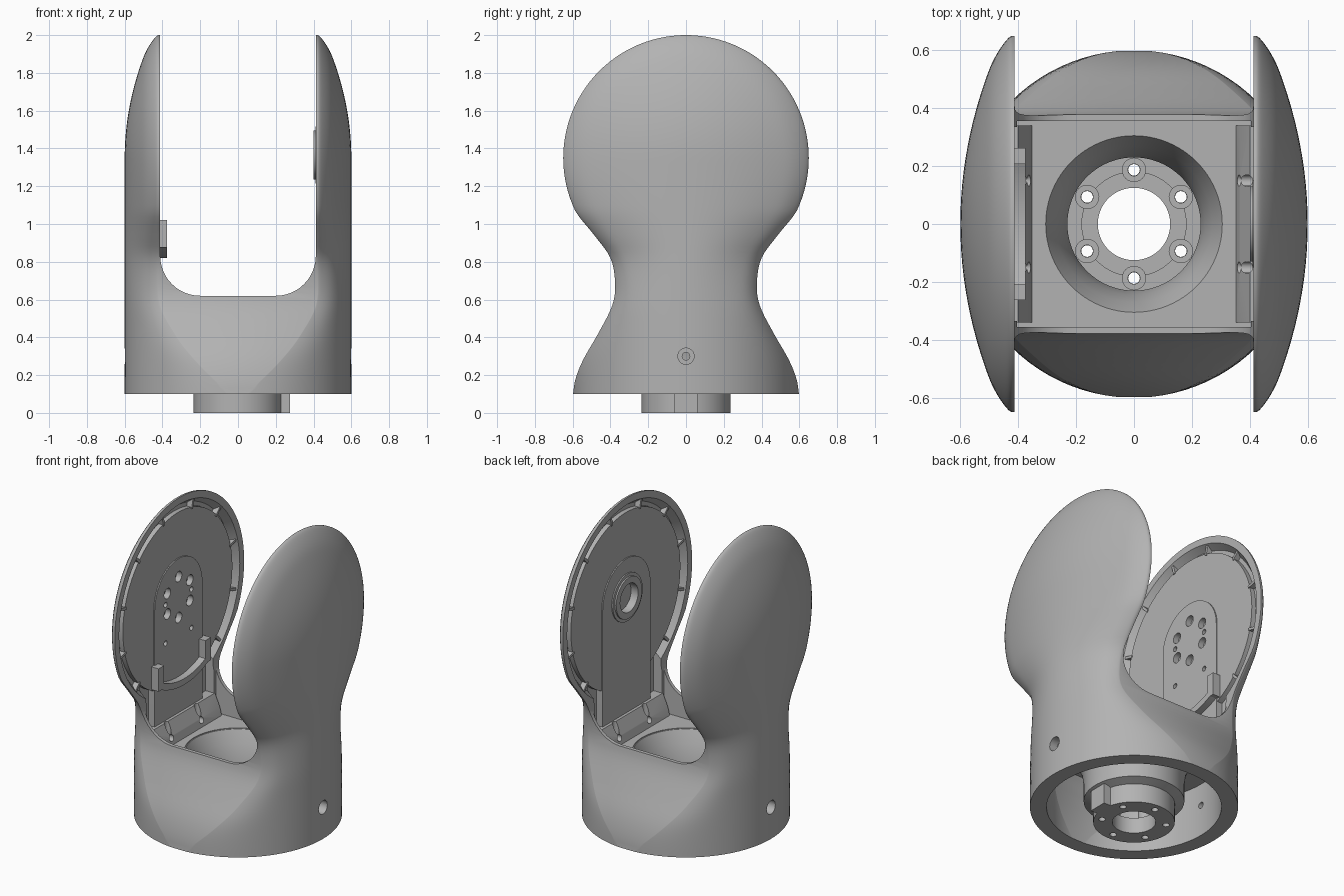
import bpy, bmesh, math
from mathutils import Matrix, Vector

if "Cube" in bpy.data.objects:
    bpy.data.objects.remove(bpy.data.objects["Cube"], do_unlink=True)

GREY = (0.45, 0.45, 0.45, 1)
mat = bpy.data.materials.new("light_grey")
mat.use_nodes = True
mat.diffuse_color = GREY
mat.node_tree.nodes["Principled BSDF"].inputs["Base Color"].default_value = GREY

PIVOT = 1.35   # height of the arm discs
BORE = 1.365   # height of the bearing and bolt pattern
DISC = 0.65    # outer disc radius
INNER = 0.412  # inner faces of the arms


def finish(name, bm):
    bmesh.ops.recalc_face_normals(bm, faces=bm.faces)
    mesh = bpy.data.meshes.new(name)
    bm.to_mesh(mesh)
    bm.free()
    mesh.materials.append(mat)
    obj = bpy.data.objects.new(name, mesh)
    bpy.context.collection.objects.link(obj)
    return obj


def loft(name, rings):
    bm = bmesh.new()
    rows = [[bm.verts.new(p) for p in ring] for ring in rings]
    n = len(rows[0])
    for a, b in zip(rows, rows[1:]):
        for i in range(n):
            j = (i + 1) % n
            bm.faces.new((a[i], a[j], b[j], b[i]))
    bm.faces.new(rows[0])
    bm.faces.new(rows[-1])
    return finish(name, bm)


def prism(name, pts, place, lo, hi):
    return loft(name, [[place(a, b, d) for a, b in pts] for d in (lo, hi)])


def revolve(name, profile, matrix=Matrix(), steps=64):
    # closed (radius, height) outline turned about local z
    bm = bmesh.new()
    rows = []
    for k in range(steps):
        a = math.tau * k / steps
        rows.append([bm.verts.new(matrix @ Vector((r * math.cos(a), r * math.sin(a), h))) for r, h in profile])
    n = len(profile)
    for k in range(steps):
        a, b = rows[k], rows[(k + 1) % steps]
        for i in range(n):
            j = (i + 1) % n
            bm.faces.new((a[i], a[j], b[j], b[i]))
    return finish(name, bm)


def cone(name, r1, r2, lo, hi, matrix=Matrix(), steps=48):
    bm = bmesh.new()
    bmesh.ops.create_cone(bm, cap_ends=True, segments=steps, radius1=r1, radius2=r2, depth=hi - lo,
                          matrix=matrix @ Matrix.Translation((0, 0, (lo + hi) / 2)))
    return finish(name, bm)


def box(name, lo, hi, matrix=Matrix()):
    lo, hi = Vector(lo), Vector(hi)
    bm = bmesh.new()
    bmesh.ops.create_cube(bm, size=1, matrix=matrix @ Matrix.Translation((lo + hi) / 2) @ Matrix.Diagonal((*(hi - lo), 1)))
    return finish(name, bm)


def cut(obj, *cutters):
    for c in cutters:
        m = obj.modifiers.new("cut", 'BOOLEAN')
        m.operation, m.solver, m.object = 'DIFFERENCE', 'EXACT', c
        bpy.context.view_layer.objects.active = obj
        bpy.ops.object.modifier_apply(modifier=m.name)
        bpy.data.objects.remove(c, do_unlink=True)


def sideways(side, y=0, z=PIVOT):
    # local z points outward along the chosen side
    return Matrix.Translation((0, y, z)) @ Matrix.Rotation(side * math.pi / 2, 4, 'Y')


def smooth(z, lo, hi):
    t = min(max((z - lo) / (hi - lo), 0), 1)
    return t * t * (3 - 2 * t)


# Body outline: flared foot, narrow waist, round head
WAIST = [(0.1, .598), (.18, .585), (.28, .545), (.42, .465), (.57, .39), (.68, .375), (.82, .4),
         (.94, .485), (1.07, .587), (1.2, .633)]


def half_width(z):
    if z >= WAIST[-2][0]:
        return math.sqrt(max(DISC ** 2 - (z - PIVOT) ** 2, 0.0001))
    i = max(k for k, p in enumerate(WAIST[:-2]) if p[0] <= z)
    slope = []
    for k in (i, i + 1):
        (z0, w0), (z1, w1) = WAIST[max(k - 1, 0)], WAIST[k + 1]
        slope.append((w1 - w0) / (z1 - z0))
    (z0, w0), (z1, w1) = WAIST[i], WAIST[i + 1]
    h = z1 - z0
    t = (z - z0) / h
    s = smooth(t, 0, 1)
    return w0 * (1 - s) + w1 * s + h * (t * (1 - t) ** 2 * slope[0] - t * t * (1 - t) * slope[1])


def dome(r):
    # shallow crown with a rounded rim
    u = min(max((r - 0.51) / 0.14, 0), 1)
    return 0.42 + (0.18 - 0.35 * r * r) * math.sqrt(1 - u ** 3)


def ring(z, scale=1):
    zc = max(z, 0.1)
    w = half_width(zc)
    blend = smooth(zc, 0.45, 0.95)
    corner = 0.045 * smooth(zc, 0.1, 0.45)
    half = []
    for k in range(45):
        s = math.sin(math.pi * (k / 44 - 0.5))
        y = s * w
        r = math.hypot(y, zc - PIVOT) if zc > PIVOT else DISC * abs(s)
        x = (1 - blend) * (math.sqrt(max(0.36 - y * y, 0)) - corner * s ** 12) + blend * dome(r)
        if zc > 0.6:
            x = max(x, 0.42)
        half.append((x * scale, y * scale, z))
    return half + [(-x, y, z) for x, y, z in reversed(half)]


heights = [0.1 + 1.25 * k / 40 for k in range(40)]
heights += [PIVOT + DISC * math.sin(math.pi / 2 * k / 28) for k in range(29)]
body = loft("body_shell", [ring(z) for z in heights])

# U-shaped gap between the arms
RAD = 0.212
arc = [(INNER - RAD + RAD * math.sin(a), 0.62 + RAD - RAD * math.cos(a))
       for a in [math.pi / 2 * k / 12 for k in range(13)]]
gap = arc + [(INNER, 2.2)]
gap += [(-x, z) for x, z in reversed(gap)]
cut(body, prism("gap_cutter", gap, lambda a, b, d: (a, d, b), -1, 1),
    box("well_cutter", (-.405, -.355, .5), (.405, .355, .95)),
    loft("foot_cutter", [ring(z, 0.84) for z in (.05, .1, .16, .22, .28, .34, .4, .44)]),
    cone("floor_hole_cutter", .31, .31, .3, .6, steps=64))

for side in (1, -1):
    # Hollow each arm and drill the screw hole in the foot
    xs = sorted((side * 0.38, side * 0.462))
    cut(body, cone("pocket_cutter", .622, .575, .39, .455, sideways(side), 96),
        box("neck_cutter", (xs[0], -.335, .5), (xs[1], .335, 1.1)),
        cone("screw_head_cutter", .043, .043, .545, .7, sideways(side, 0, .3), 32),
        cone("screw_cutter", .02, .02, .35, .6, sideways(side, 0, .3), 24))

    tag = "left" if side > 0 else "right"
    disc = cone(tag + "_inner_disc", .55, .55, .425, .468, sideways(side), 96)
    arch = [(.24 * math.cos(math.pi * k / 24), 1.37 + .24 * math.sin(math.pi * k / 24)) for k in range(25)]
    tongue = prism(tag + "_tongue_plate", [(.24, .49)] + arch + [(-.24, .49)],
                   lambda a, b, d: (side * d, a, b), .418, .47)

    # Sloped screw block at the foot of each arm
    block = prism(tag + "_screw_block", [(.35, .49), (.365, .55), (.40, .63), (.465, .63), (.465, .49)],
                  lambda a, b, d: (side * a, d, b), -.34, .34)
    for y in (-.15, .15):
        cut(block, cone("block_hole_cutter", .02, .02, .3, .42, sideways(side, y, .54), 20),
            cone("block_top_cutter", .02, .02, .55, .7, Matrix.Translation((side * .39, y, 0)), 20))

    # Ribs between the disc and the outer lip
    for k in range(10):
        turn = Matrix.Translation((0, 0, PIVOT)) @ Matrix.Rotation(math.radians(-45 + 30 * k), 4, 'X')
        xs = sorted((side * .42, side * .458))
        box(f"{tag}_rib_{k + 1}", (xs[0], .54, -.008), (xs[1], .6, .008), turn)

    # Bearing seat on the left, bolt pattern on the right
    if side > 0:
        for part in (disc, tongue):
            cut(part, cone("bearing_cutter", .11, .11, .39, .48, sideways(side, 0, BORE)))
        revolve("bearing_ring", [(.09, .4), (.13, .4), (.13, .41), (.15, .41), (.15, .45), (.09, .45)],
                sideways(side, 0, BORE))
    else:
        for part in (disc, tongue):
            for k in range(6):
                a = math.tau * k / 6
                cut(part, cone("bolt_cutter", .033, .033, .39, .48,
                               sideways(side, .13 * math.sin(a), BORE + .13 * math.cos(a)), 20))
            for y, z in ((.13, BORE), (-.13, BORE), (.13, 1.12), (-.13, 1.12)):
                cut(part, cone("pin_cutter", .016, .016, .39, .48, sideways(side, y, z), 16))
        # Curved stop ledge with end blocks
        sweep = [math.radians(-29 + 58 * k / 20) for k in range(21)]
        ledge = [(.53 * math.sin(a), PIVOT - .53 * math.cos(a)) for a in sweep]
        ledge += [(.49 * math.sin(a), PIVOT - .49 * math.cos(a)) for a in reversed(sweep)]
        prism("stop_ledge", ledge, lambda a, b, d: (-d, a, b), .375, .45)
        for y in (-.235, .235):
            box("stop_block", (-.45, y - .028, .875), (-.375, y + .028, 1.02))

# Central hub: funnel, collar and mounting flange
hub = revolve("hub", [(.125, 0), (.235, 0), (.235, .12), (.29, .14), (.29, .25), (.3, .33), (.33, .4), (.37, .45),
                      (.35, .495), (.305, .495), (.27, .42), (.245, .34), (.23, .25), (.23, .13), (.18, .13),
                      (.18, .1), (.125, .1)], steps=96)
for k in range(6):
    a = math.tau * (k + .5) / 6
    at = Matrix.Translation((.187 * math.cos(a), .187 * math.sin(a), 0))
    cut(hub, cone("flange_cutter", .02, .02, -.1, .3, at, 20))
    revolve(f"hub_boss_{k + 1}", [(.021, .09), (.042, .09), (.042, .17), (.021, .17)], at, 24)
box("hub_key", (.2, -.06, 0), (.275, .06, .13))

# Smooth shading with crisp edges
bpy.ops.object.select_all(action='DESELECT')
for obj in bpy.context.scene.objects:
    if obj.type == 'MESH' and obj.data.materials and obj.data.materials[0] == mat:
        obj.select_set(True)
        bpy.context.view_layer.objects.active = obj
bpy.ops.object.shade_smooth_by_angle(angle=math.radians(35))
